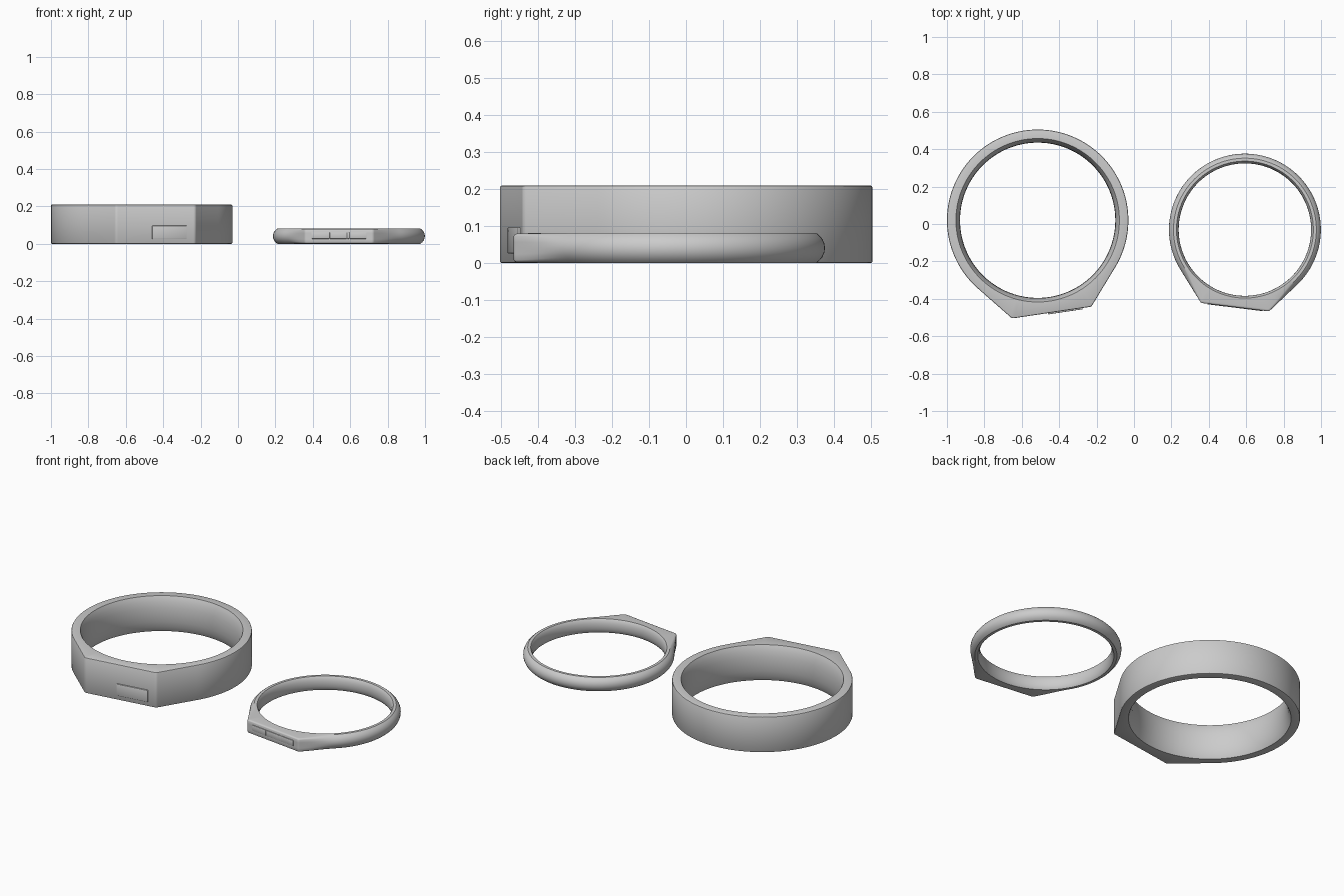
import bpy, bmesh, math
from mathutils import Vector, Matrix

if "Cube" in bpy.data.objects:
    bpy.data.objects.remove(bpy.data.objects["Cube"])


def outline(P1, P2, R):
    """Polar radius of a round band with tangent shoulders and a flat front."""
    a1, a2 = (math.atan2(p.y, p.x) % math.tau for p in (P1, P2))
    t1 = a1 - math.acos(R / P1.length)
    t2 = a2 + math.acos(R / P2.length)
    n = Vector((P2.y - P1.y, P1.x - P2.x)).normalized()
    d, na = n.dot(P1), math.atan2(n.y, n.x)

    def radius(a):
        if not t1 < a < t2:
            return R, 0.0
        flat = d / math.cos(a - na)
        side = R / math.cos(a - (t1 if a < (a1 + a2) / 2 else t2))
        k = 0.008                                  # softens the corner
        h = max(k - abs(flat - side), 0) / k
        r = min(flat, side) - h * h * k / 4
        w = min((a - t1) / (a1 - t1), (t2 - a) / (t2 - a2), 1)
        return r, w * w * (3 - 2 * w)

    # even steps plus extra ones around each corner
    angles = {round(i * math.tau / 144, 5) for i in range(144)}
    for c in (a1, a2):
        angles |= {round(c + j * 0.006, 5) for j in range(-6, 7)}
    return sorted(angles), radius


def ring(name, centre, P1, P2, R, bore, height, round_sec, flat_sec, flare):
    """Loft a closed section round the band; sections are (inset, height share)."""
    angles, radius = outline(P1, P2, R)
    inner = [(flare * abs(2 * s - 1) ** 2.5, s)
             for s in (1, .98, .93, .85, .7, .5, .3, .15, .07, .02, 0)]
    bm = bmesh.new()
    loops = []
    for a in angles:
        r, w = radius(a)
        u = Vector((math.cos(a), math.sin(a)))
        pts = []
        for (i0, z0), (i1, z1) in zip(round_sec, flat_sec):
            pts.append((r - i0 * (1 - w) - i1 * w, z0 * (1 - w) + z1 * w))
        pts += [(bore + f, s) for f, s in inner]
        loops.append([bm.verts.new((centre[0] + u.x * q, centre[1] + u.y * q, s * height))
                      for q, s in pts])
    m = len(loops[0])
    for A, B in zip(loops, loops[1:] + loops[:1]):
        for j in range(m):
            bm.faces.new((A[j], B[j], B[(j + 1) % m], A[(j + 1) % m]))
    bmesh.ops.recalc_face_normals(bm, faces=bm.faces)
    finish(name, bm)


def finish(name, bm):
    me = bpy.data.meshes.new(name)
    bm.to_mesh(me)
    bm.free()
    ob = bpy.data.objects.new(name, me)
    bpy.context.collection.objects.link(ob)
    bpy.context.view_layer.objects.active = ob
    ob.select_set(True)
    bpy.ops.object.shade_smooth_by_angle(angle=math.radians(35))
    ob.select_set(False)
    return ob


def plate(name, centre, P1, P2, x0, x1, z0, z1, proud):
    """Small bevelled tile lying on a ring's flat front."""
    d = P2 - P1
    mx, depth = (x0 + x1) / 2, 0.02
    y = centre[1] + P1.y + (mx - centre[0] - P1.x) * d.y / d.x
    ang = math.atan2(d.y, d.x)
    bm = bmesh.new()
    bmesh.ops.create_cube(bm, size=1)
    size = ((x1 - x0) / math.cos(ang), depth, z1 - z0)
    bmesh.ops.scale(bm, vec=size, verts=bm.verts)
    bmesh.ops.translate(bm, vec=(0, depth / 2 - proud, 0), verts=bm.verts)
    bmesh.ops.bevel(bm, geom=bm.edges[:], offset=0.003, segments=2,
                    profile=0.5, affect='EDGES')
    bm.transform(Matrix.Translation((mx, y, (z0 + z1) / 2)) @ Matrix.Rotation(ang, 4, 'Z'))
    finish(name, bm)


# wide ring: straight outer wall, softly rounded bore
big_c = (-0.515, 0.02)
B1, B2 = Vector((-0.137, -0.525)), Vector((0.287, -0.462))
box = [(0.006, 0), (0.002, 0.008), (0, 0.025), (0, 0.975), (0.002, 0.992), (0.006, 1)]
ring("wide_ring", big_c, B1, B2, 0.485, 0.415, 0.21, box, box, 0.022)
plate("wide_ring_plate", big_c, B1, B2, -0.46, -0.275, 0.026, 0.097, 0.007)

# thin ring: domed outer wall flattening into the front face
small_c = (0.593, -0.03)
S1, S2 = Vector((-0.235, -0.392)), Vector((0.129, -0.437))
heights = [0, .04, .1, .2, .35, .5, .65, .8, .9, .96, 1]
dome = [(0.024 * abs(2 * s - 1) ** 2.4, s) for s in heights]
face_h = [.02, .03, .06, .1, .3, .5, .7, .9, .94, .97, .98]
face = [(i, s) for i, s in zip([.012, .007, .002, 0, 0, 0, 0, 0, .002, .007, .012], face_h)]
ring("thin_ring", small_c, S1, S2, 0.406, 0.354, 0.082, dome, face, 0.012)

# row of tiles set into the thin ring's face
cuts = [0.392, 0.49, 0.583, 0.596, 0.688]
for i, (a, b) in enumerate(zip(cuts, cuts[1:])):
    plate(f"thin_ring_tile_{i + 1}", small_c, S1, S2, a, b, 0.027, 0.061, 0.003)
